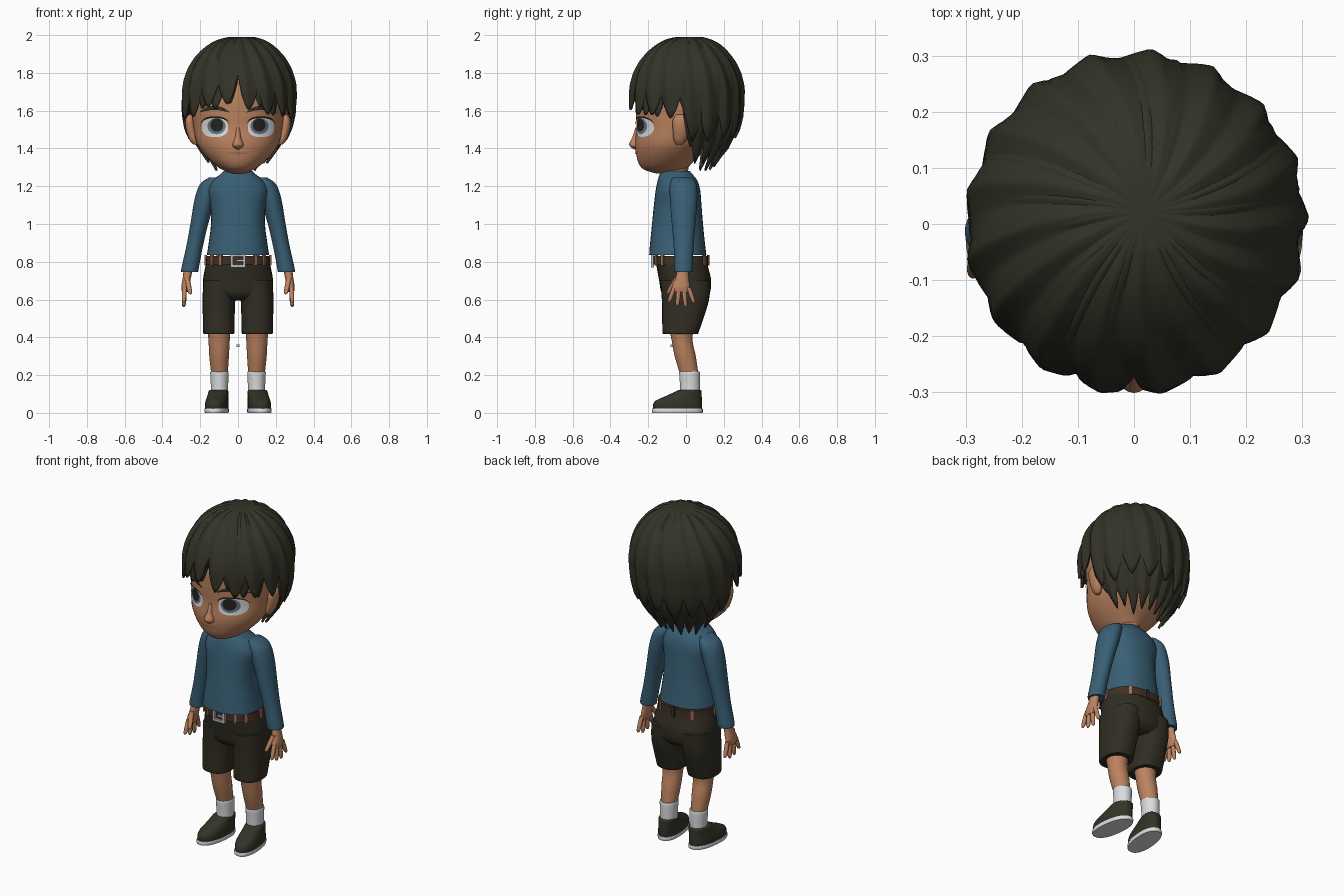
import bpy, bmesh, math, random
from mathutils import Vector
from mathutils.bvhtree import BVHTree

if "Cube" in bpy.data.objects:
    bpy.data.objects.remove(bpy.data.objects["Cube"])

random.seed(4)


def material(name, rgb):
    m = bpy.data.materials.new(name)
    m.diffuse_color = (*rgb, 1)
    m.use_nodes = True
    m.node_tree.nodes["Principled BSDF"].inputs["Base Color"].default_value = m.diffuse_color
    return m


SKIN = material("skin", (0.50, 0.225, 0.115))
HAIR = material("dark_olive", (0.034, 0.033, 0.021))
SHORTS = material("dark_cloth", (0.030, 0.027, 0.016))
SWEATER = material("teal_blue", (0.040, 0.115, 0.175))
WHITE = material("off_white", (0.70, 0.72, 0.74))
IRIS = material("grey_blue", (0.12, 0.19, 0.23))
BLACK = material("near_black", (0.018, 0.017, 0.014))
BELT = material("belt_brown", (0.050, 0.030, 0.018))
SILVER = material("silver", (0.50, 0.50, 0.52))
TAN = material("tan", (0.36, 0.155, 0.085))


def finish(name, bm, mat):
    bmesh.ops.recalc_face_normals(bm, faces=bm.faces)
    me = bpy.data.meshes.new(name)
    bm.to_mesh(me)
    bm.free()
    me.materials.append(mat)
    ob = bpy.data.objects.new(name, me)
    bpy.context.collection.objects.link(ob)
    return ob


def spline(rows, sub):
    """Catmull-Rom interpolation of ring parameters."""
    out = []
    for i in range(len(rows) - 1):
        a, b = rows[max(i - 1, 0)], rows[i]
        c, d = rows[i + 1], rows[min(i + 2, len(rows) - 1)]
        for k in range(sub):
            t = k / sub
            out.append([0.5 * (2 * q + (r - p) * t + (2 * p - 5 * q + 4 * r - s) * t * t
                               + (3 * q - p - 3 * r + s) * t ** 3)
                        for p, q, r, s in zip(a, b, c, d)])
    return out + [list(rows[-1])]


def loft(name, rows, mat, side=1, n=28, sub=4, power=2.0, shear=0.0):
    """Skin horizontal rings given as (x, y front, y back, z, x radius)."""
    bm = bmesh.new()
    rings = []
    for x, y0, y1, z, rx in spline(rows, sub):
        ring = []
        for i in range(n):
            a = 2 * math.pi * i / n
            c, s = math.cos(a), math.sin(a)
            px = math.copysign(abs(c) ** (2 / power), c) * rx
            py = math.copysign(abs(s) ** (2 / power), s) * (y1 - y0) / 2
            ring.append(bm.verts.new((side * (x + px - shear * py), (y0 + y1) / 2 + py, z)))
        rings.append(ring)
    for r, q in zip(rings, rings[1:]):
        for i in range(n):
            bm.faces.new((r[i], r[(i + 1) % n], q[(i + 1) % n], q[i]))
    bm.faces.new(rings[0])
    bm.faces.new(rings[-1])
    return finish(name, bm, mat)


def digit(name, p, q, r, side):
    """Finger from p down to q with a rounded tip."""
    rows = []
    for t, k in ((0, 1), (0.5, 1.0), (0.85, 0.85), (0.97, 0.5), (1, 0.15)):
        x, y, z = Vector(p).lerp(Vector(q), t)
        rows.append((x, y - r * k, y + r * k, z, r * k))
    loft(name, rows, SKIN, side, 10, 2)


def box(name, loc, size, mat, turn=0):
    bm = bmesh.new()
    bmesh.ops.create_cube(bm, size=1)
    bmesh.ops.scale(bm, vec=size, verts=bm.verts)
    ob = finish(name, bm, mat)
    ob.location, ob.rotation_euler[2] = loc, turn
    return ob


# Head, neck and nose
head = loft("head", [(0, -.16, -.06, 1.268, .035), (0, -.222, 0, 1.288, .085),
                     (0, -.25, .03, 1.32, .13), (0, -.264, .08, 1.37, .18),
                     (0, -.270, .14, 1.43, .218), (0, -.262, .19, 1.51, .235),
                     (0, -.266, .23, 1.60, .247), (0, -.262, .24, 1.70, .25),
                     (0, -.23, .22, 1.80, .23), (0, -.15, .16, 1.89, .16),
                     (0, -.04, .05, 1.94, .05)], SKIN, n=48)
loft("neck", [(0, -.125, .01, 1.20, .075), (0, -.125, .01, 1.27, .068), (0, -.13, .02, 1.34, .07)], SKIN)
loft("nose", [(0, -.275, -.25, 1.395, .008), (0, -.297, -.24, 1.412, .028),
              (0, -.300, -.24, 1.428, .027), (0, -.284, -.24, 1.46, .016),
              (0, -.268, -.24, 1.51, .010)], SKIN, n=16)

# Ears
for s in (1, -1):
    loft("ear", [(.225, -.05, -.02, 1.42, .012), (.235, -.065, 0, 1.445, .022),
                 (.25, -.07, .015, 1.50, .026), (.255, -.07, .02, 1.55, .024),
                 (.25, -.05, .01, 1.58, .012)], SKIN, s, 16)

# Face details laid as thin plates on the head surface
bm = bmesh.new()
bm.from_mesh(head.data)
surface = BVHTree.FromBMesh(bm)
bm.free()


def plate(name, x0, x1, low, high, lift, mat, side=1):
    bm = bmesh.new()
    cols = []
    for i in range(21):
        u = -math.cos(math.pi * i / 20)
        x = (x0 + x1) / 2 + u * (x1 - x0) / 2
        col = []
        for j in range(9):
            z = low(u) + (high(u) - low(u)) * j / 8
            hit = surface.ray_cast(Vector((x, -1, z)), Vector((0, 1, 0)))[0]
            col.append(bm.verts.new((side * x, (hit.y if hit else -.2) - lift, z)))
        cols.append(col)
    for a, b in zip(cols, cols[1:]):
        for j in range(8):
            bm.faces.new((a[j], b[j], b[j + 1], a[j + 1]))
    ob = finish(name, bm, mat)
    if sum(f.normal.y for f in ob.data.polygons) > 0:
        ob.data.flip_normals()


def oval(z, r, sign, p=2.0):
    return lambda u: z + sign * r * max(0.0, 1 - abs(u) ** p) ** (1 / p) + 1e-5 * sign


for s in (1, -1):
    plate("eye_white", .052, .192, oval(1.512, .052, -1, 2.5), oval(1.512, .048, 1, 2.5), .004, WHITE, s)
    plate("iris", .066, .162, oval(1.518, .043, -1), oval(1.518, .043, 1), .006, IRIS, s)
    plate("pupil", .078, .146, oval(1.524, .035, -1), oval(1.524, .035, 1), .008, BLACK, s)
    plate("upper_lash", .047, .198, oval(1.518, .043, 1, 2.5), oval(1.518, .052, 1, 2.5), .009, BLACK, s)
    plate("eyebrow", .045, .205, lambda u: 1.612 - .022 * u * u - .008 * (1 - abs(u) ** 3),
          lambda u: 1.613 - .022 * u * u + .012 * (1 - abs(u) ** 3), .008, HAIR, s)
plate("lips", -.055, .055, oval(1.376, .007, -1), oval(1.376, .004, 1), .004, TAN)


# Hair: two overlapping shells of pointed locks swirling from the crown
def hair_radius(z):
    if z > 1.68:
        return .302 * math.sqrt(max(0, 1 - ((z - 1.68) / .315) ** 2))
    pts = [(1.68, .302), (1.58, .298), (1.5, .282), (1.4, .232), (1.33, .175), (1.2, .09)]
    for (za, ra), (zb, rb) in zip(pts, pts[1:]):
        if z >= zb:
            return ra + (rb - ra) * (za - z) / (za - zb)
    return .09


def hair_layer(name, scale, locks, back_tip, rise):
    per, rows = 12, 26
    n = locks * per
    tips = [random.uniform(-.025, .025) for _ in range(locks)]
    bm = bmesh.new()
    top = bm.verts.new((.02, .02, 1.98 * 1.0 + .01 * scale))
    cols = []
    for i in range(n):
        lock, f = divmod(i, per)
        f /= per
        a = 2 * math.pi * i / n
        off = abs((math.degrees(a) + 180) % 360 - 180)
        k = min(1, max(0, (off - 86) / 12))
        tip = 1.625 - .05 * min(1, off / 60)
        tip = tip * (1 - k) + back_tip * k + tips[lock]
        gap = rise + .06 * max(0, 1 - off / 10)
        bottom = tip + gap * abs(2 * f - 1) ** 1.6
        col = []
        for j in range(1, rows + 1):
            s = j / rows
            z = 1.99 - (1.99 - bottom) * s ** 1.8
            g = (f + .9 * (1 - s)) % 1
            ridge = 1 - abs(2 * g - 1)
            r = hair_radius(z) * scale * (1 + .055 * (ridge - .6) * min(1, 2 * s))
            c = .02 * (1 - s)
            col.append(bm.verts.new((c + r * math.sin(a), c - r * math.cos(a),
                                     z + .012 * ridge * (1 - s) * min(1, 4 * s))))
        cols.append(col)
    for i in range(n):
        a, b = cols[i], cols[(i + 1) % n]
        bm.faces.new((top, a[0], b[0]))
        for j in range(rows - 1):
            bm.faces.new((a[j], a[j + 1], b[j + 1], b[j]))
    ob = finish(name, bm, HAIR)
    mod = ob.modifiers.new("thickness", "SOLIDIFY")
    mod.thickness, mod.offset = .012, -1


hair_layer("hair_outer_locks", 1.0, 17, 1.44, .12)
hair_layer("hair_inner_locks", .955, 22, 1.30, .09)

# Sweater body
loft("sweater_body", [(0, -.195, .108, .835, .165), (0, -.19, .10, .90, .155), (0, -.18, .09, 1.0, .143),
                      (0, -.17, .082, 1.1, .147), (0, -.16, .075, 1.18, .160), (0, -.15, .06, 1.23, .135),
                      (0, -.14, .035, 1.262, .095), (0, -.13, .02, 1.28, .075)], SWEATER, n=36, power=2.3)

# Sleeves and hands
for s in (1, -1):
    loft("sleeve", [(.125, -.07, .03, 1.245, .03), (.15, -.085, .055, 1.21, .052),
                    (.175, -.085, .06, 1.13, .055), (.205, -.075, .05, 1.0, .047),
                    (.23, -.065, .04, .88, .044), (.253, -.062, .036, .77, .046),
                    (.256, -.06, .034, .745, .045)], SWEATER, s)
    loft("palm", [(.262, -.045, .015, .77, .025), (.27, -.055, .015, .72, .022),
                  (.28, -.075, .02, .67, .020), (.283, -.07, .018, .64, .014)], SKIN, s, 18)
    for k, tip in enumerate((.585, .565, .560, .580)):
        y = -.062 + .025 * k
        digit("finger", (.283, y, .665), (.287, y * 1.3 - .01 + .012 * k, tip), .0125, s)
    digit("thumb", (.27, -.05, .715), (.252, -.098, .628), .0135, s)

# Shorts
loft("shorts_hips", [(0, -.165, .105, .83, .162), (0, -.155, .118, .77, .174), (0, -.142, .133, .70, .185),
                     (0, -.128, .125, .63, .176), (0, -.09, .09, .595, .13)], SHORTS, n=36, power=2.3)
for s in (1, -1):
    loft("shorts_leg", [(.095, -.135, .13, .70, .088), (.101, -.128, .122, .60, .087),
                        (.102, -.126, .092, .50, .084), (.102, -.125, .068, .43, .083),
                        (.102, -.12, .063, .418, .079)], SHORTS, s, power=2.4)
    # Legs, socks and shoes
    loft("leg", [(.1, -.09, .04, .45, .062), (.1, -.075, .035, .38, .056),
                 (.1, -.06, .052, .30, .052), (.098, -.03, .066, .20, .043)], SKIN, s)
    loft("sock", [(.098, -.03, .072, .09, .045), (.098, -.032, .074, .15, .046),
                  (.098, -.036, .074, .212, .049), (.098, -.03, .068, .218, .044)], WHITE, s)
    loft("shoe", [(.113, -.172, .084, .018, .059), (.113, -.175, .085, .04, .060),
                  (.111, -.160, .085, .065, .058), (.107, -.105, .083, .09, .054),
                  (.103, -.052, .082, .115, .051), (.101, -.038, .076, .122, .046)],
         HAIR, s, power=2.3, shear=.10)
    loft("shoe_sole", [(.113, -.178, .088, 0, .060), (.113, -.181, .090, .012, .063),
                       (.113, -.178, .088, .022, .061)], WHITE, s, sub=2, power=2.3, shear=.10)

# Belt, loops and buckle
loft("belt", [(0, -.174, .118, .785, .171), (0, -.174, .118, .83, .168)], BELT, n=36, sub=1, power=2.3)
for deg in (55, 90, 140, 180, 220, 270, 305, 35, 325):
    a = math.radians(deg)
    sx, sy = math.sin(a), -math.cos(a)
    r = (abs(sx / .171) ** 2.3 + abs(sy / .146) ** 2.3) ** (-1 / 2.3)
    box("belt_loop", (sx * r, -.028 + sy * r, .807), (.018, .012, .056), TAN if deg != 180 else BELT, a)
for s in (1, -1):
    box("buckle_side", (.033 * s, -.178, .807), (.014, .016, .072), SILVER)
    box("buckle_bar", (0, -.178, .807 + .029 * s), (.08, .016, .014), SILVER)
box("buckle_prong", (.012, -.179, .807), (.04, .012, .010), SILVER)
box("loose_tag", (0, -.075, .355), (.014, .014, .014), SILVER)

# Smooth shading with sharp edges kept
bpy.ops.object.select_all(action='SELECT')
bpy.context.view_layer.objects.active = head
bpy.ops.object.shade_smooth_by_angle(angle=math.radians(45))
